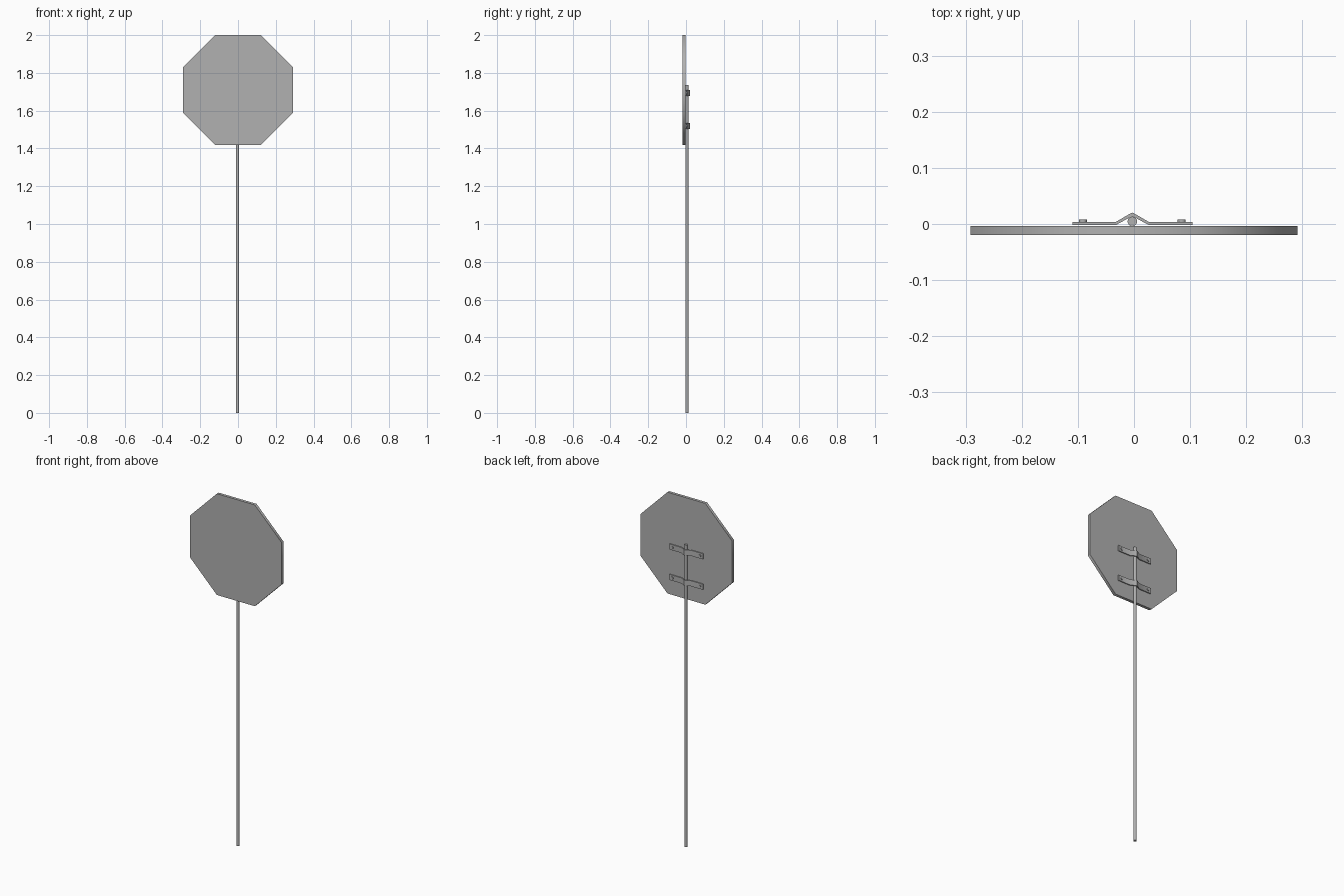
import bpy, bmesh, math
from mathutils import Matrix

if "Cube" in bpy.data.objects:
    bpy.data.objects.remove(bpy.data.objects["Cube"])

CX = -0.003  # pole and bracket centre line

# Dark grey metal
metal = bpy.data.materials.new("dark_grey")
metal.diffuse_color = (0.44, 0.44, 0.44, 1)
metal.use_nodes = True
metal.node_tree.nodes["Principled BSDF"].inputs["Base Color"].default_value = metal.diffuse_color


def finish(name, bm, smooth):
    bmesh.ops.recalc_face_normals(bm, faces=bm.faces)
    me = bpy.data.meshes.new(name)
    bm.to_mesh(me)
    bm.free()
    me.materials.append(metal)
    ob = bpy.data.objects.new(name, me)
    bpy.context.collection.objects.link(ob)
    bpy.context.view_layer.objects.active = ob
    ob.select_set(True)
    bpy.ops.object.shade_smooth_by_angle(angle=math.radians(smooth))
    ob.select_set(False)
    return ob


def cylinder(name, radius, depth, sides, matrix, smooth):
    bm = bmesh.new()
    bmesh.ops.create_cone(bm, cap_ends=True, segments=sides, radius1=radius,
                          radius2=radius, depth=depth, matrix=matrix)
    return finish(name, bm, smooth)


def along_y(x, y, z, turn=0):
    return (Matrix.Translation((x, y, z)) @ Matrix.Rotation(math.pi / 2, 4, 'X')
            @ Matrix.Rotation(turn, 4, 'Z'))


def bracket(name, z, height):
    # Bent strap: a rectangular section carried along a mirrored path
    half = [(0.107, 0.0034, -0.0022), (0.030, 0.0034, -0.0022),
            (0.003, 0.0190, 0.0125), (0, 0.0202, 0.0135)]
    path = half + [(-x, o, i) for x, o, i in half[-2::-1]]
    bm = bmesh.new()
    rings = [[bm.verts.new((CX + x, y, z + s * height / 2))
              for y, s in ((o, -1), (o, 1), (i, 1), (i, -1))] for x, o, i in path]
    for a, b in zip(rings, rings[1:]):
        for k in range(4):
            n = (k + 1) % 4
            bm.faces.new((a[k], a[n], b[n], b[k]))
    bm.faces.new(rings[0])
    bm.faces.new(rings[-1][::-1])
    return finish(name, bm, 40)


# Octagonal sign plate, rim shaded smooth
cylinder("sign_plate", 0.291 / math.cos(math.pi / 8), 0.0165, 8,
         along_y(0, -0.0115, 1.709, math.pi / 8), 50)

# Pole
cylinder("pole", 0.0085, 1.735, 16, Matrix.Translation((CX, 0.0047, 0.8675)), 35)

# Two straps, each with two bolts
for label, z in (("upper", 1.694), ("lower", 1.519)):
    bracket(label + "_bracket", z, 0.032)
    for side, s in (("left", -1), ("right", 1)):
        cylinder(f"{label}_{side}_bolt", 0.0072, 0.008, 12,
                 along_y(CX + s * 0.088, 0.0040, z), 35)
